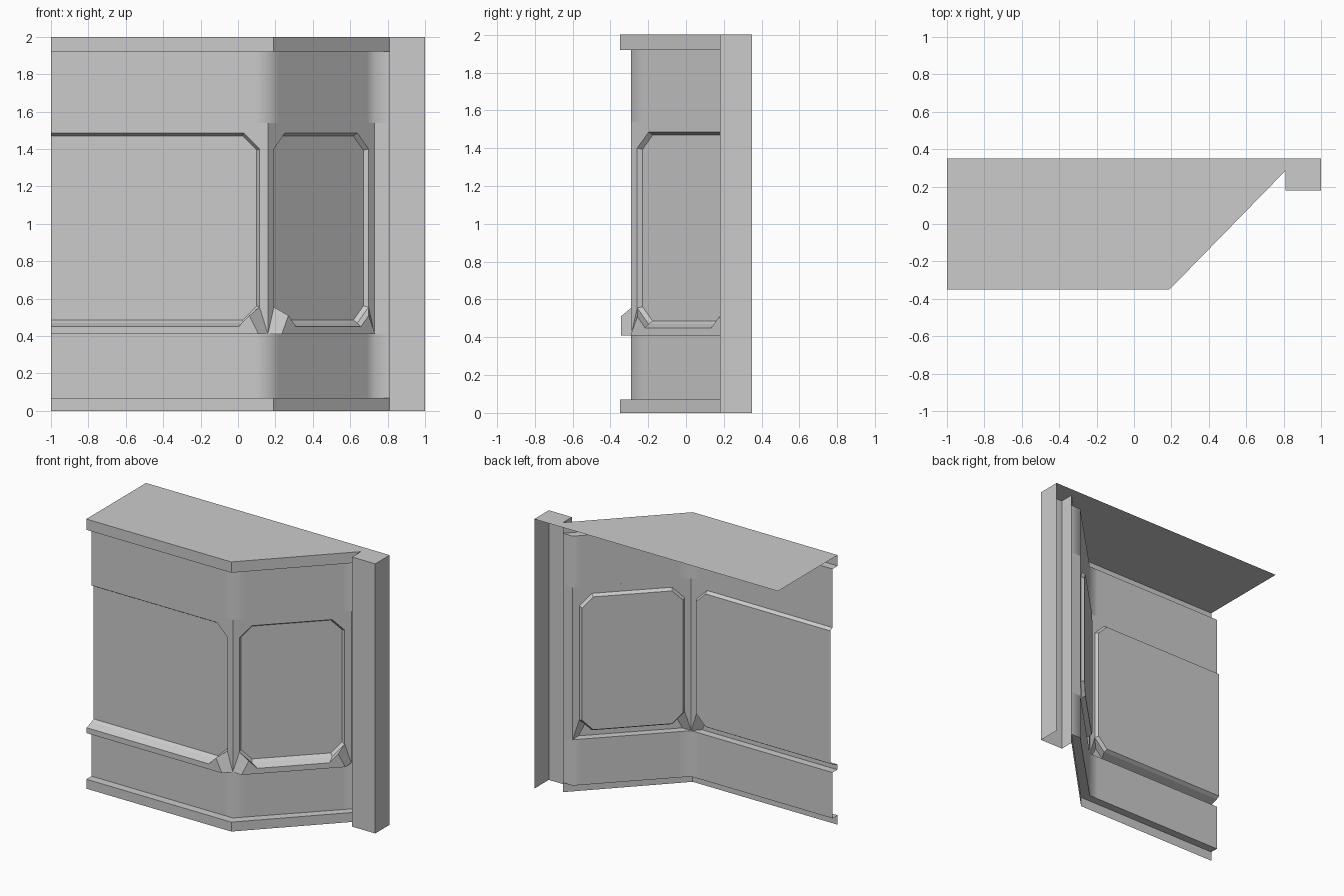
import bpy, bmesh
from mathutils import Vector

if "Cube" in bpy.data.objects:
    bpy.data.objects.remove(bpy.data.objects["Cube"])

OUT = Vector((0.5, -1.0, 0.3))  # general outward side of the open shell


def build(name, faces, smooth=False):
    """Make one sheet object from polygons, weld it and turn it outward."""
    bm = bmesh.new()
    for f in faces:
        bm.faces.new([bm.verts.new(p) for p in f])
    bmesh.ops.remove_doubles(bm, verts=bm.verts, dist=0.0005)
    bmesh.ops.recalc_face_normals(bm, faces=bm.faces)
    if sum(f.normal.dot(OUT) * f.calc_area() for f in bm.faces) < 0:
        bmesh.ops.reverse_faces(bm, faces=bm.faces)
    for f in bm.faces:
        f.smooth = smooth
    me = bpy.data.meshes.new(name)
    bm.to_mesh(me)
    bm.free()
    ob = bpy.data.objects.new(name, me)
    bpy.context.collection.objects.link(ob)
    return ob


def strip(path, z0, z1):
    """Vertical quads along a plan path."""
    return [[(*a, z0), (*b, z0), (*b, z1), (*a, z1)] for a, b in zip(path, path[1:])]


def half_panel(corner, toward, length):
    """Framed recess with sill, from a wall corner to the panel middle."""
    c = Vector((*corner, 0))
    u = (Vector((*toward, 0)) - c).normalized()
    n = Vector((u.y, -u.x, 0))
    if n.dot(OUT) < 0:
        n = -n

    def P(s, z, d=0.0):
        return c + u * s + n * d + Vector((0, 0, z))

    L = length
    # opening edge, recessed edge and sill front
    o = [P(L, 1.485), P(.13, 1.485), P(.045, 1.4), P(.045, .555), P(.13, .47), P(L, .47)]
    i = [P(s, z, -.025) for s, z in
         ((L, 1.47), (.136, 1.47), (.06, 1.394), (.06, .561), (.136, .485), (L, .485))]
    f = [P(s, z, .055) for s, z in
         ((L, .41), (.05, .41), (.10, .51), (.158, .45), (L, .45))]
    foot = P(0, .41)
    faces = [[P(0, 1.54), P(L, 1.54), o[0], o[1], o[2], P(0, 1.4)],
             [P(0, 1.4), o[2], o[3], foot],
             i, f,
             [f[4], f[3], o[4], o[5]],
             [f[3], f[2], o[3], o[4]],
             [f[2], f[1], foot, o[3]],
             [foot, f[1], f[0], P(L, .41)]]
    faces += [[o[k], o[k + 1], i[k + 1], i[k]] for k in range(5)]
    return faces


# Plan paths: wall face and projecting trim
A, B, END = (.16, -.29), (.73, .285), (.81, .285)
wall = [(-1, -.29), A, B, END]
trim = [(-1, -.35), (.19, -.35), END]
soft_wall = [(-1, -.29), (.09, -.29), A, (.22, -.2295), (.69, .2446), B, END]

# Plain wall bands with softly shaded corners
build("lower_wall_band", strip(soft_wall, .07, .41), True)
build("upper_wall_band", strip(soft_wall, 1.54, 1.92), True)
build("end_wall_strip", strip([B, END], .41, 1.54))

# Framed panels with sills
build("front_panel", half_panel(A, (-1, -.29), 1.16))
half = (Vector(B) - Vector(A)).length / 2
build("angled_panel", half_panel(A, B, half) + half_panel(B, A, half))

# Base and top trim, each with a ledge back to the wall
for name, z0, z1, zl in (("base_trim", 0, .07, .07), ("top_trim", 1.92, 2, 1.92)):
    ledge = [(*p, zl) for p in trim + wall[-2::-1]]
    build(name, strip(trim, z0, z1) + [ledge])

# End post, open at the back
build("end_post", strip([END, (.81, .18), (1, .18), (1, .35)], 0, 2))

# Flat top
build("top_cap", [[(*p, 2) for p in trim + [(.81, .18), (1, .18), (1, .35), (-1, .35)]]])
